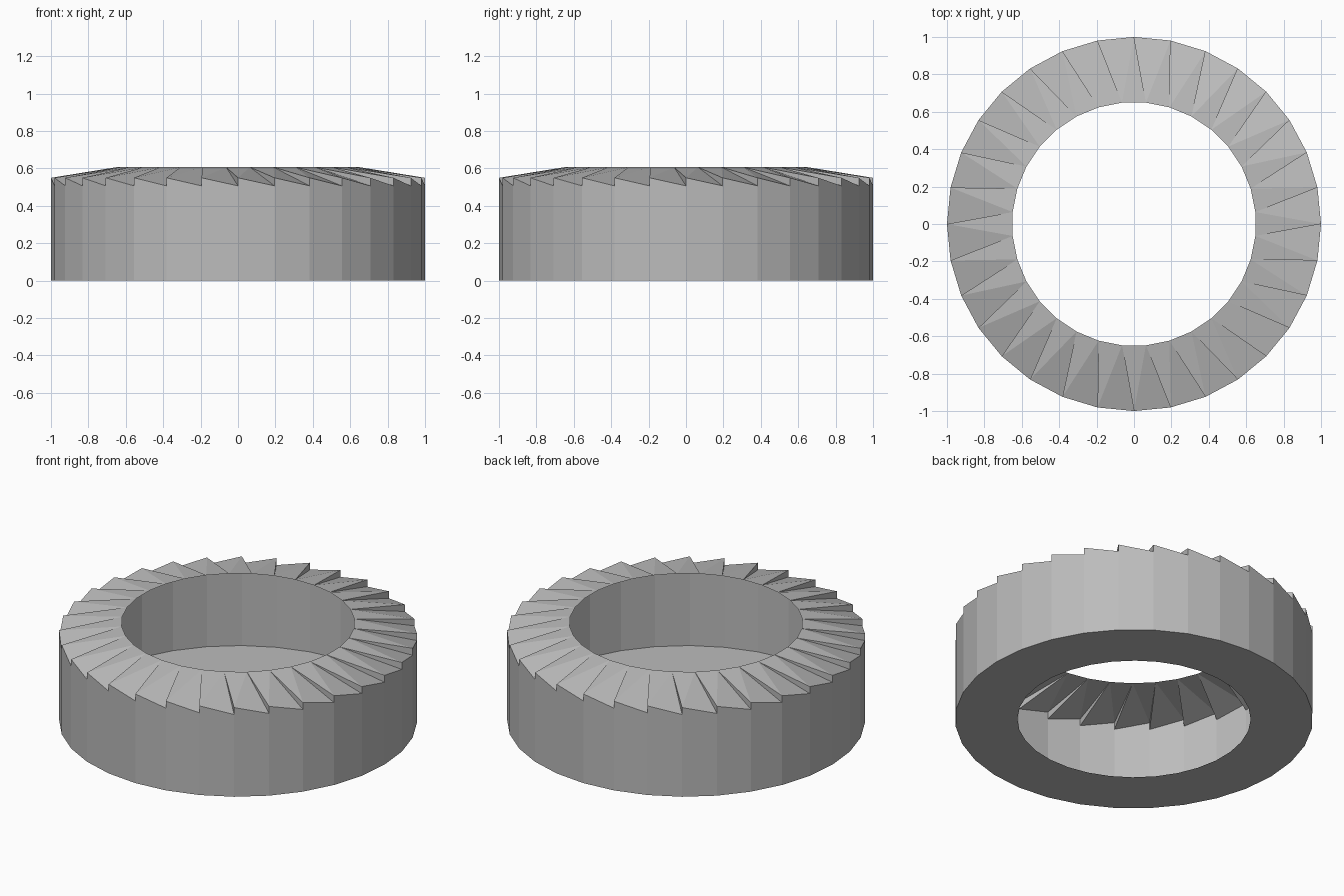
import bpy
import bmesh
from math import cos, sin, tau

cube = bpy.data.objects.get("Cube")
if cube:
    bpy.data.objects.remove(cube)

TEETH = 32
OUTER, INNER = 1.0, 0.652
LOW, HIGH, LIP = 0.507, 0.55, 0.607

# Plain grey material
grey = bpy.data.materials.new("plain grey")
grey.use_nodes = True
colour = (0.5, 0.5, 0.5, 1)
grey.diffuse_color = colour
grey.node_tree.nodes["Principled BSDF"].inputs["Base Color"].default_value = colour

bm = bmesh.new()


def ring(radius, z, shift=0.0):
    """Circle of vertices, turned by a fraction of one tooth."""
    angles = [(i + shift) * tau / TEETH for i in range(TEETH)]
    return [bm.verts.new((radius * cos(a), radius * sin(a), z)) for a in angles]


base = ring(OUTER, 0)
low = ring(OUTER, LOW)
high = ring(OUTER, HIGH)
lip = ring(INNER, LIP, 0.5)
hole = ring(INNER, 0, 0.5)

for i in range(TEETH):
    n = (i + 1) % TEETH
    # Outer wall with a slanted top edge
    bm.faces.new((base[i], base[n], low[n], high[i]))
    # Tooth ramp, tooth riser and the wedge leading to the lip
    bm.faces.new((high[i], low[n], lip[i]))
    bm.faces.new((low[n], high[n], lip[i]))
    bm.faces.new((lip[i], high[n], lip[n]))
    # Flat floor ring
    bm.faces.new((base[n], base[i], hole[i]))
    bm.faces.new((base[n], hole[i], hole[n]))

mesh = bpy.data.meshes.new("toothed_ring")
bm.to_mesh(mesh)
bm.free()
mesh.materials.append(grey)
toothed_ring = bpy.data.objects.new("toothed_ring", mesh)
bpy.context.collection.objects.link(toothed_ring)
